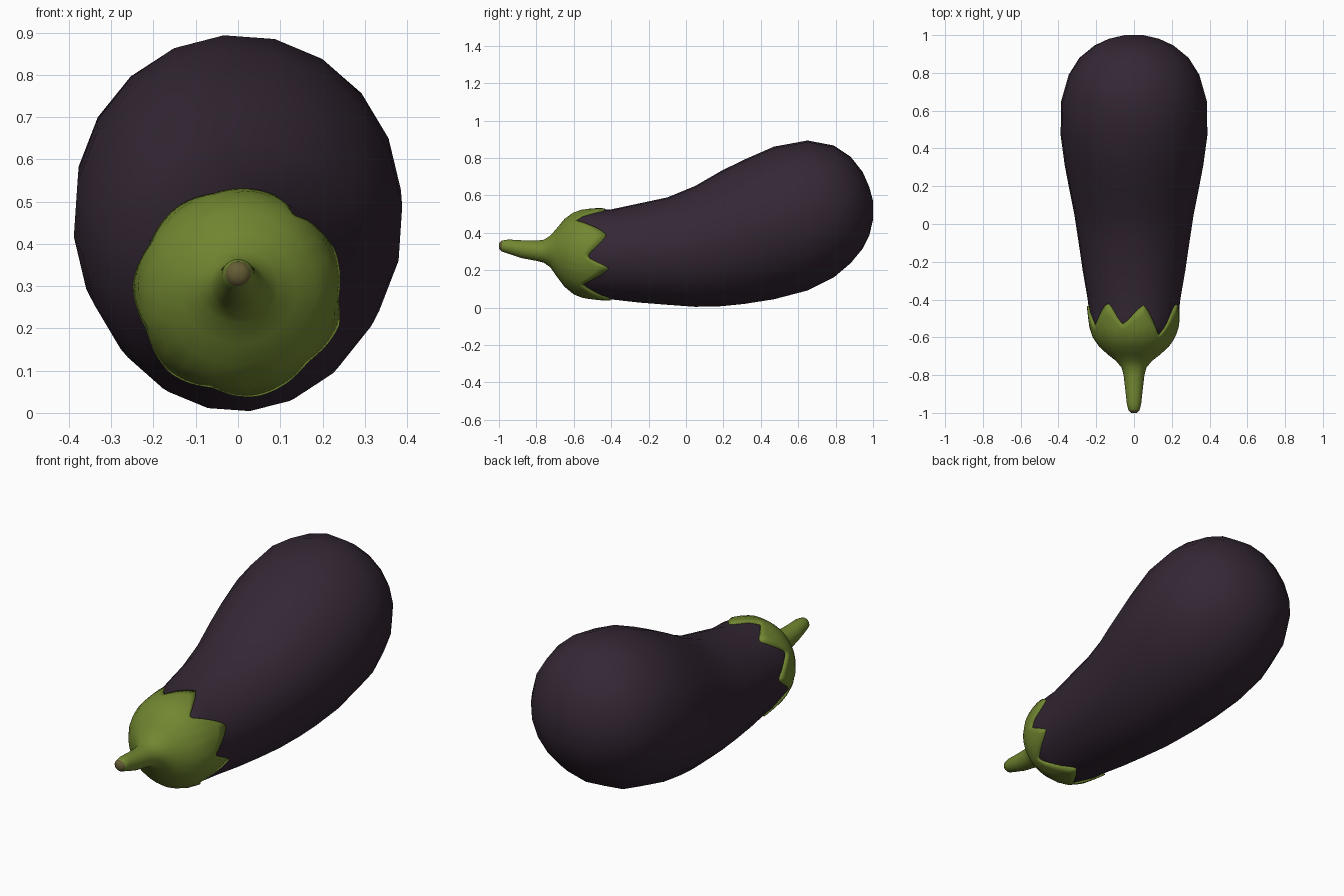
import bpy, math

if "Cube" in bpy.data.objects:
    bpy.data.objects.remove(bpy.data.objects["Cube"])

# Side and top outline: y, bottom z, top z, half width
OUTLINE = [
    (-1.0, .315, .345, .015), (-.985, .300, .358, .030), (-.95, .288, .364, .038),
    (-.88, .265, .360, .046), (-.80, .250, .358, .055), (-.76, .240, .363, .066),
    (-.725, .215, .385, .095), (-.69, .165, .425, .140), (-.65, .112, .474, .184),
    (-.60, .072, .508, .217), (-.55, .053, .524, .234), (-.48, .043, .530, .243),
    (-.40, .037, .532, .252), (-.25, .026, .558, .272), (-.10, .014, .590, .294),
    (.05, .003, .652, .317), (.19, .006, .733, .345), (.31, .018, .792, .368),
    (.47, .043, .862, .390), (.65, .090, .895, .387), (.79, .160, .868, .347),
    (.88, .236, .808, .290), (.945, .315, .725, .210), (.98, .385, .645, .135),
    (1.0, .47, .57, .05)]

# Sepal edge around the fruit: angle in degrees, y (tips and valleys alternate)
EDGE = [(-80, -.40), (-45, -.55), (-18, -.415), (-4, -.525), (25, -.425), (53, -.59),
        (78, -.43), (105, -.53), (124, -.42), (152, -.54), (175, -.43), (202, -.55),
        (230, -.42), (255, -.55), (280, -.40)]


def material(name, color):
    m = bpy.data.materials.new(name)
    m.diffuse_color = (*color, 1)
    m.use_nodes = True
    m.node_tree.nodes["Principled BSDF"].inputs["Base Color"].default_value = m.diffuse_color
    return m


def section(y):
    """Centre height, half height and half width of the outline at y."""
    for a, b in zip(OUTLINE, OUTLINE[1:]):
        if y <= b[0]:
            t = (y - a[0]) / (b[0] - a[0])
            lo, hi, w = (a[i] + (b[i] - a[i]) * t for i in (1, 2, 3))
            return (lo + hi) / 2, (hi - lo) / 2, w
    return .52, .05, .05


def surface(y, ang, lift=0):
    zc, h, w = section(y)
    return ((w + lift) * math.cos(ang), y, zc + (h + lift) * math.sin(ang))


def edge_y(ang):
    d = (math.degrees(ang) + 80) % 360 - 80
    for (a0, y0), (a1, y1) in zip(EDGE, EDGE[1:]):
        if d <= a1:
            t = (d - a0) / (a1 - a0)
            return y0 + (y1 - y0) * (t * .6 + .4 * t * t * (3 - 2 * t))


def loft(name, rings, mats, cap_end=True):
    n = len(rings[0])
    verts = [p for r in rings for p in r]
    faces = [(i * n + j, i * n + (j + 1) % n, (i + 1) * n + (j + 1) % n, (i + 1) * n + j)
             for i in range(len(rings) - 1) for j in range(n)]
    faces.append(tuple(range(n))[::-1])
    if cap_end:
        k = (len(rings) - 1) * n
        faces.append(tuple(range(k, k + n)))
    # rings run along +y with angle from x to z, so flip to face outwards
    me = bpy.data.meshes.new(name)
    me.from_pydata(verts, [], [f[::-1] for f in faces])
    for m in mats:
        me.materials.append(m)
    for p in me.polygons:
        p.use_smooth = True
    ob = bpy.data.objects.new(name, me)
    bpy.context.collection.objects.link(ob)
    return ob


purple = material("dark purple skin", (.034, .020, .034))
green = material("calyx green", (.165, .240, .030))
brown = material("cut stem brown", (.13, .11, .035))

# Fruit body, low-poly rings, starting hidden beneath the calyx
N = 20
angles = [math.radians(5 + 360 * j / N) for j in range(N)]
ys = [o[0] for o in OUTLINE if o[0] >= -.60]
rings = [[surface(y, a, -.006 if y < -.3 else 0) for a in angles] for y in ys]
rings.append([(0.004 * math.cos(a), 1.0, .52 + .004 * math.sin(a)) for a in angles])
loft("fruit", rings, [purple])

# Calyx and stem, with a toothed edge folded down onto the skin
N = 120
angles = [math.radians(360 * j / N) for j in range(N)]
rings = [[surface(o[0], a) for a in angles] for o in OUTLINE if o[0] <= -.65]
rings += [[surface(-.65 + (edge_y(a) + .65) * t, a, .002) for a in angles]
          for t in (.25, .5, .75, 1)]
rings.append([surface(edge_y(a), a, -.012) for a in angles])
calyx = loft("calyx_and_stem", rings, [green, brown], cap_end=False)
for p in calyx.data.polygons:
    if p.center.y < -.986:
        p.material_index = 1
